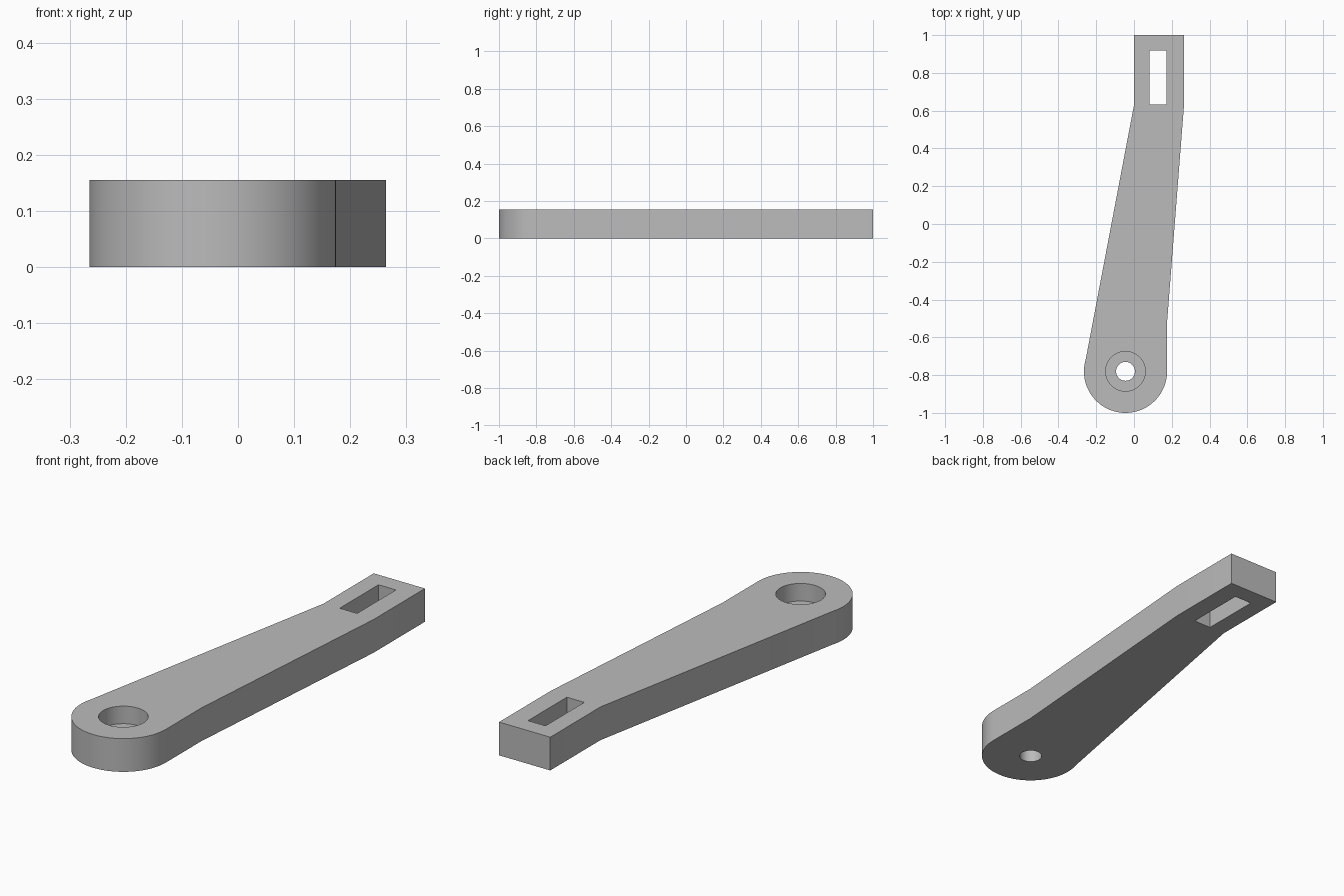
import bpy, bmesh, math

cube = bpy.data.objects.get("Cube")
if cube:
    bpy.data.objects.remove(cube, do_unlink=True)

THICK = 0.155
PIVOT = (-0.045, -0.78)


def arc(radius, start, end, steps):
    """Points of an arc around the pivot, angles in degrees."""
    angles = [math.radians(start + (end - start) * i / steps) for i in range(steps + 1)]
    return [(PIVOT[0] + radius * math.cos(a), PIVOT[1] + radius * math.sin(a)) for a in angles]


def prism(name, outline, bottom, top):
    """Extrude a counter-clockwise outline between two heights."""
    bm = bmesh.new()
    face = bm.faces.new([bm.verts.new((x, y, bottom)) for x, y in outline])
    moved = bmesh.ops.extrude_face_region(bm, geom=[face])["geom"]
    verts = [v for v in moved if isinstance(v, bmesh.types.BMVert)]
    bmesh.ops.translate(bm, verts=verts, vec=(0, 0, top - bottom))
    bmesh.ops.recalc_face_normals(bm, faces=bm.faces)
    mesh = bpy.data.meshes.new(name)
    bm.to_mesh(mesh)
    bm.free()
    obj = bpy.data.objects.new(name, mesh)
    bpy.context.collection.objects.link(obj)
    return obj


def cut(target, cutter):
    """Apply a boolean difference and discard the cutter."""
    bpy.context.view_layer.objects.active = target
    mod = target.modifiers.new("cut", "BOOLEAN")
    mod.operation = "DIFFERENCE"
    mod.solver = "EXACT"
    mod.object = cutter
    bpy.ops.object.modifier_apply(modifier=mod.name)
    bpy.data.objects.remove(cutter, do_unlink=True)


# Lever arm: square neck at the back, taper, round pivot end at the front
neck_and_taper = [(0.175, -0.52), (0.264, 0.62), (0.264, 1), (0, 1), (0, 0.63)]
arm = prism("lever_arm", neck_and_taper + arc(0.22, 163, 360, 56), 0, THICK)

# Stepped pivot hole: wide recess above, narrow bore through the base
cut(arm, prism("recess_cutter", arc(0.105, 0, 354, 59), 0.073, THICK + 0.1))
cut(arm, prism("bore_cutter", arc(0.05, 0, 351, 39), -0.1, THICK))

# Rectangular slot through the neck
slot = [(0.082, 0.632), (0.172, 0.632), (0.172, 0.918), (0.082, 0.918)]
cut(arm, prism("slot_cutter", slot, -0.1, THICK + 0.1))

# Plain grey finish
grey = bpy.data.materials.new("plain_grey")
grey.use_nodes = True
colour = (0.5, 0.5, 0.5, 1)
grey.diffuse_color = colour
grey.node_tree.nodes["Principled BSDF"].inputs["Base Color"].default_value = colour
arm.data.materials.clear()
arm.data.materials.append(grey)

# Smooth round walls, sharp corners; the shallow kinks stay crisp
bpy.ops.object.select_all(action="DESELECT")
arm.select_set(True)
bpy.context.view_layer.objects.active = arm
bpy.ops.object.shade_smooth_by_angle(angle=math.radians(30))
